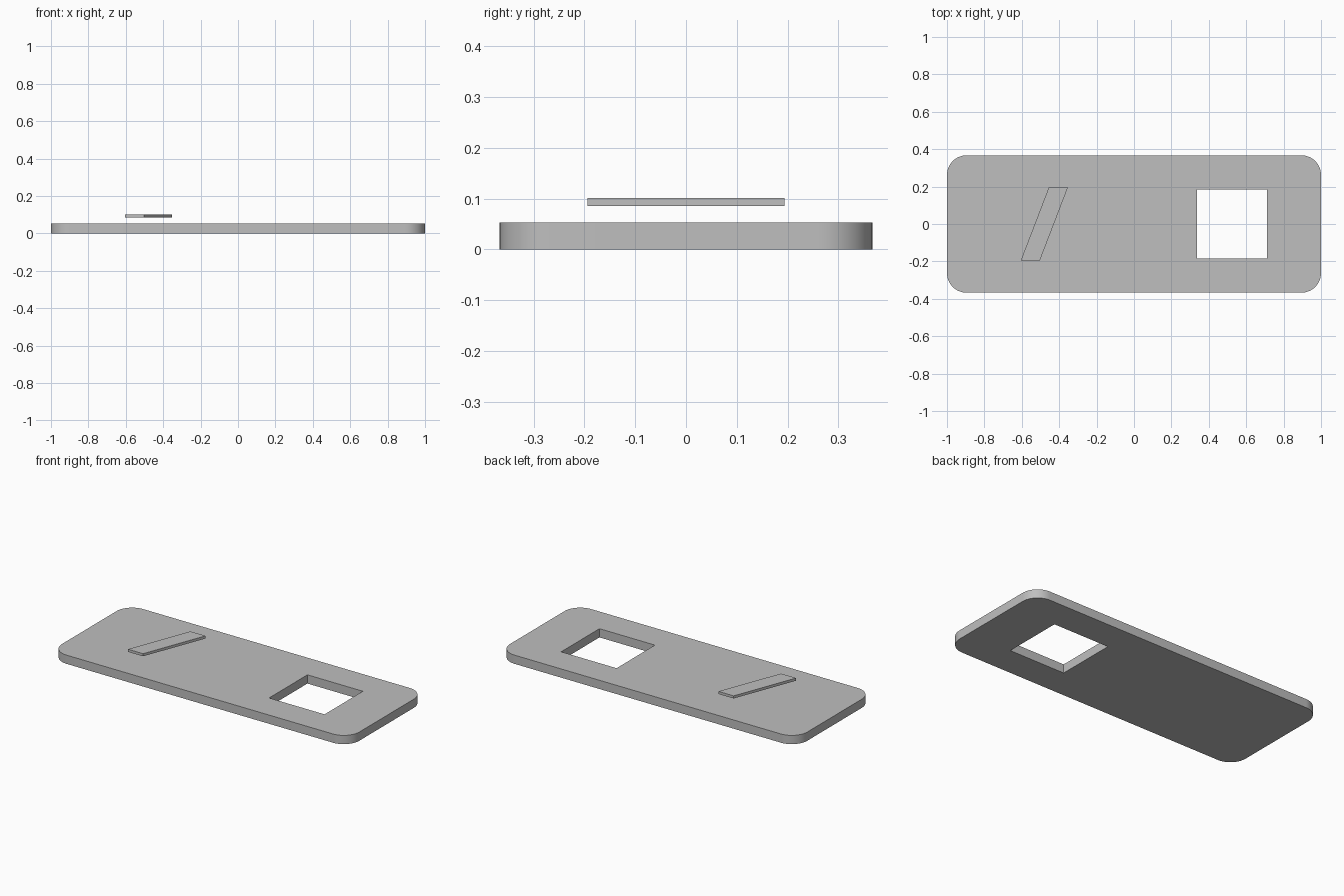
import bpy
import bmesh
from math import cos, sin, pi, radians

cube = bpy.data.objects.get("Cube")
if cube:
    bpy.data.objects.remove(cube, do_unlink=True)

grey = bpy.data.materials.new("light grey")
grey.use_nodes = True
colour = (0.52, 0.52, 0.52, 1)
grey.diffuse_color = colour
grey.node_tree.nodes["Principled BSDF"].inputs["Base Color"].default_value = colour


def rounded_rectangle(half_x, half_y, radius, steps=16):
    points = []
    for corner, (sx, sy) in enumerate([(1, 1), (-1, 1), (-1, -1), (1, -1)]):
        for i in range(steps + 1):
            a = (corner + i / steps) * pi / 2
            points.append((sx * (half_x - radius) + radius * cos(a),
                           sy * (half_y - radius) + radius * sin(a)))
    return points


def slab(name, outline, bottom, top, holes=()):
    """Extrude an outline, with optional holes, between two heights."""
    bm = bmesh.new()
    edges = []
    for loop in (outline, *holes):
        verts = [bm.verts.new((x, y, bottom)) for x, y in loop]
        edges += [bm.edges.new((v, verts[i - 1])) for i, v in enumerate(verts)]
    bmesh.ops.triangle_fill(bm, edges=edges, use_beauty=True)
    extruded = bmesh.ops.extrude_face_region(bm, geom=bm.faces[:], use_keep_orig=True)
    raised = [g for g in extruded["geom"] if isinstance(g, bmesh.types.BMVert)]
    bmesh.ops.translate(bm, verts=raised, vec=(0, 0, top - bottom))
    bmesh.ops.recalc_face_normals(bm, faces=bm.faces[:])
    mesh = bpy.data.meshes.new(name)
    bm.to_mesh(mesh)
    bm.free()
    mesh.materials.append(grey)
    obj = bpy.data.objects.new(name, mesh)
    bpy.context.collection.objects.link(obj)
    bpy.ops.object.select_all(action="DESELECT")
    obj.select_set(True)
    bpy.context.view_layer.objects.active = obj
    bpy.ops.object.shade_smooth_by_angle(angle=radians(30))
    return obj


# Rounded plate with a square window
window = [(0.338, -0.184), (0.711, -0.184), (0.711, 0.184), (0.338, 0.184)]
slab("base_plate", rounded_rectangle(1, 0.367, 0.105), 0, 0.053, [window])

# Slanted bar floating above the plate
bar = [(-0.605, -0.194), (-0.503, -0.194), (-0.354, 0.194), (-0.456, 0.194)]
slab("slanted_bar", bar, 0.085, 0.101)
